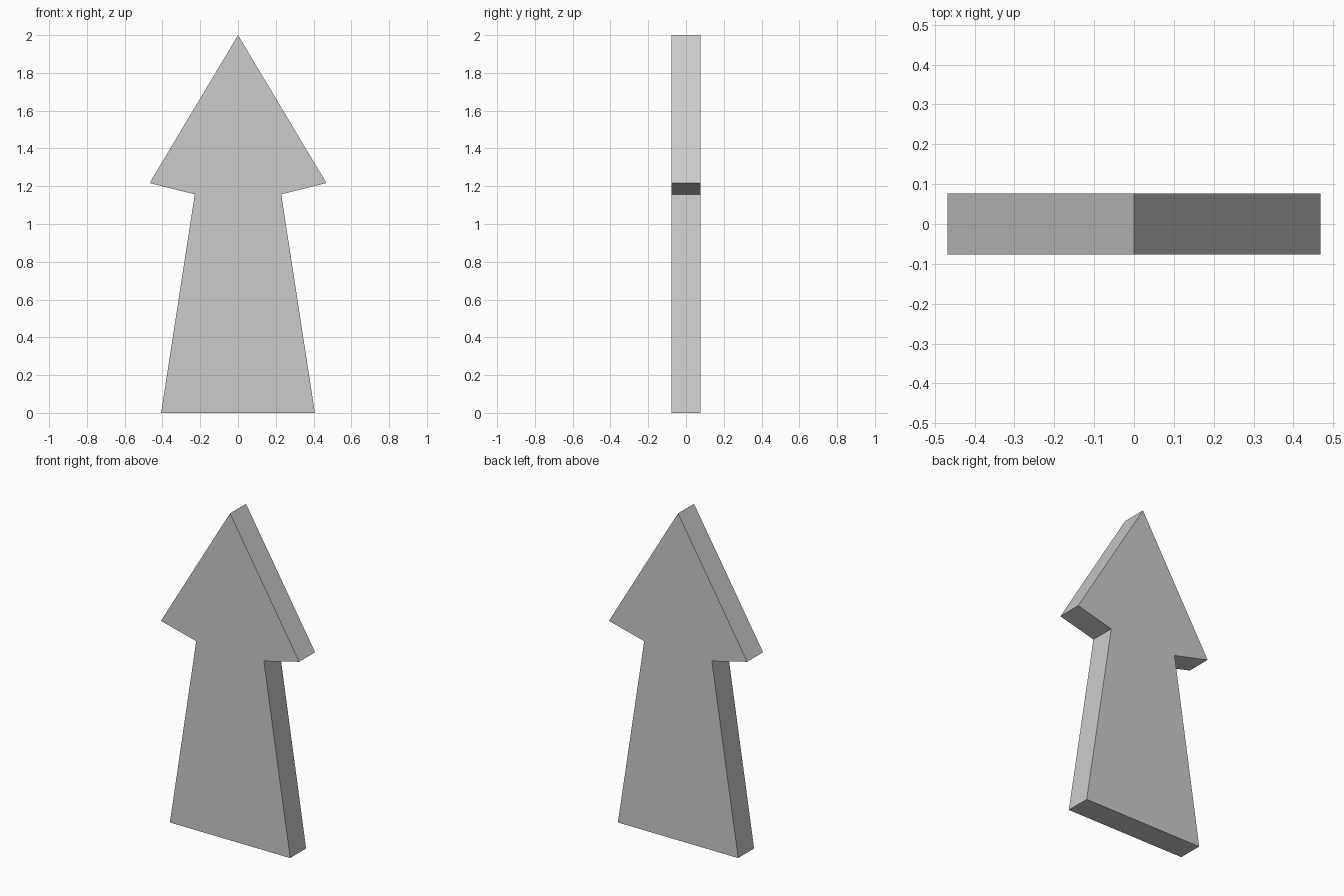
import bpy
import bmesh

if "Cube" in bpy.data.objects:
    bpy.data.objects.remove(bpy.data.objects["Cube"])

HALF_DEPTH = 0.077

# Right half of the arrow outline, from base to tip
right = [(0.407, 0), (0.229, 1.157), (0.468, 1.217)]
outline = right + [(0, 2)] + [(-x, z) for x, z in reversed(right)]

# Flat upright arrow: fill the front outline, then extrude it backwards
bm = bmesh.new()
front = bm.faces.new([bm.verts.new((x, -HALF_DEPTH, z)) for x, z in outline])
back = bmesh.ops.extrude_face_region(bm, geom=[front], use_keep_orig=True)
bmesh.ops.translate(bm, vec=(0, 2 * HALF_DEPTH, 0),
                    verts=[v for v in back["geom"] if isinstance(v, bmesh.types.BMVert)])
bmesh.ops.recalc_face_normals(bm, faces=bm.faces)

mesh = bpy.data.meshes.new("arrow")
bm.to_mesh(mesh)
bm.free()
bpy.context.collection.objects.link(bpy.data.objects.new("arrow", mesh))
